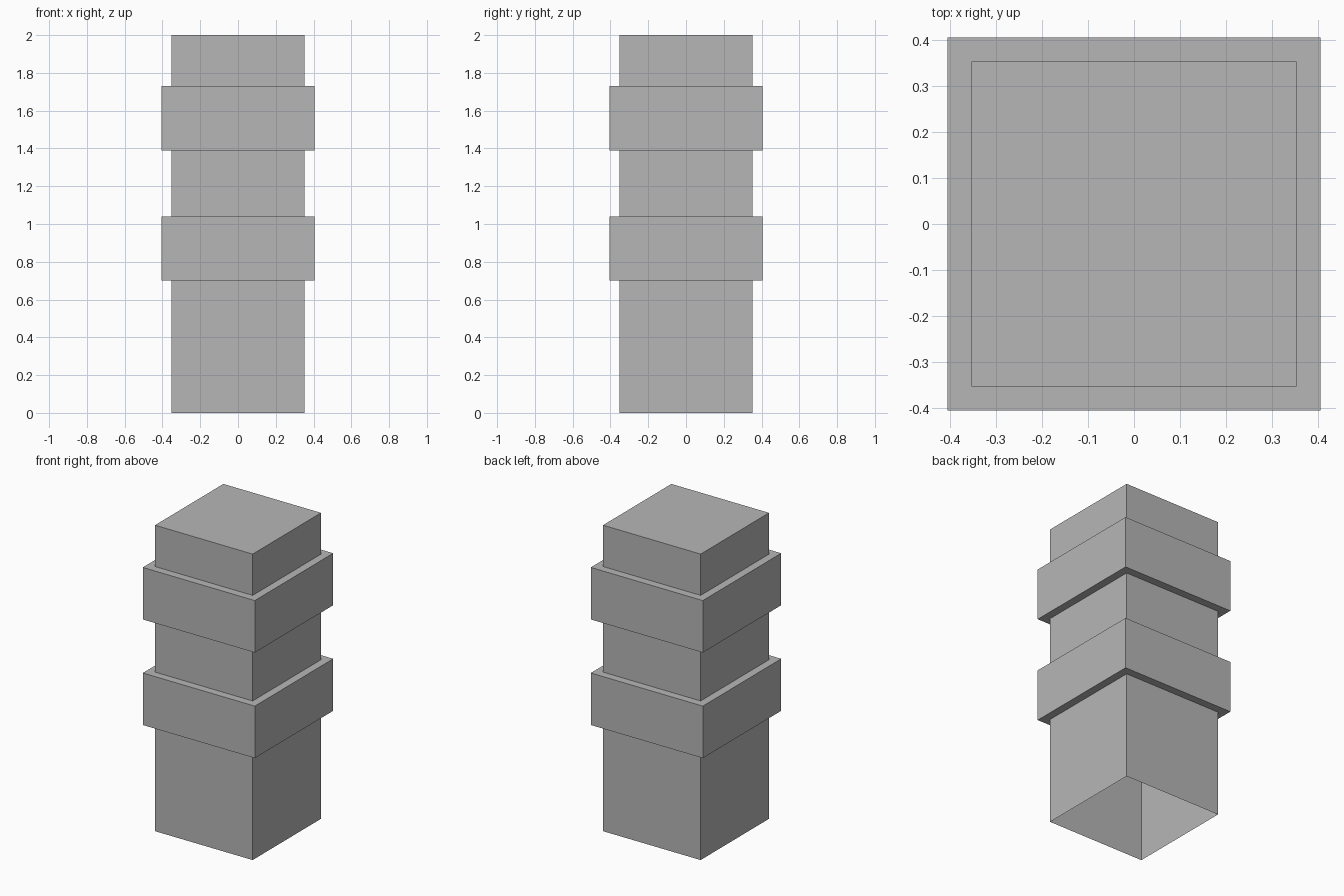
import bpy
import bmesh

cube = bpy.data.objects.get("Cube")
if cube:
    bpy.data.objects.remove(cube, do_unlink=True)

# Plain grey finish
grey = bpy.data.materials.new("plain_grey")
grey.use_nodes = True
colour = (0.47, 0.47, 0.47, 1)
grey.diffuse_color = colour
grey.node_tree.nodes["Principled BSDF"].inputs["Base Color"].default_value = colour

SHAFT, BAND = 0.353, 0.405  # half widths
BANDS = [(0.70, 1.04), (1.39, 1.73)]  # bottom and top of each raised band
HEIGHT = 2.0

# Stepped outline of the pillar, from the open foot to the top
outline = [(SHAFT, 0)]
for low, high in BANDS:
    outline += [(SHAFT, low), (BAND, low), (BAND, high), (SHAFT, high)]
outline.append((SHAFT, HEIGHT))


def square_ring(bm, half, z):
    corners = [(-1, -1), (1, -1), (1, 1), (-1, 1)]
    return [bm.verts.new((half * x, half * y, z)) for x, y in corners]


# Square pillar: a single skin, hollow underneath and closed on top
bm = bmesh.new()
rings = [square_ring(bm, half, z) for half, z in outline]
for lower, upper in zip(rings, rings[1:]):
    for i in range(4):
        j = (i + 1) % 4
        bm.faces.new((lower[i], lower[j], upper[j], upper[i]))
bm.faces.new(rings[-1])

mesh = bpy.data.meshes.new("banded_pillar")
bm.to_mesh(mesh)
bm.free()
mesh.materials.append(grey)
pillar = bpy.data.objects.new("banded_pillar", mesh)
bpy.context.collection.objects.link(pillar)
